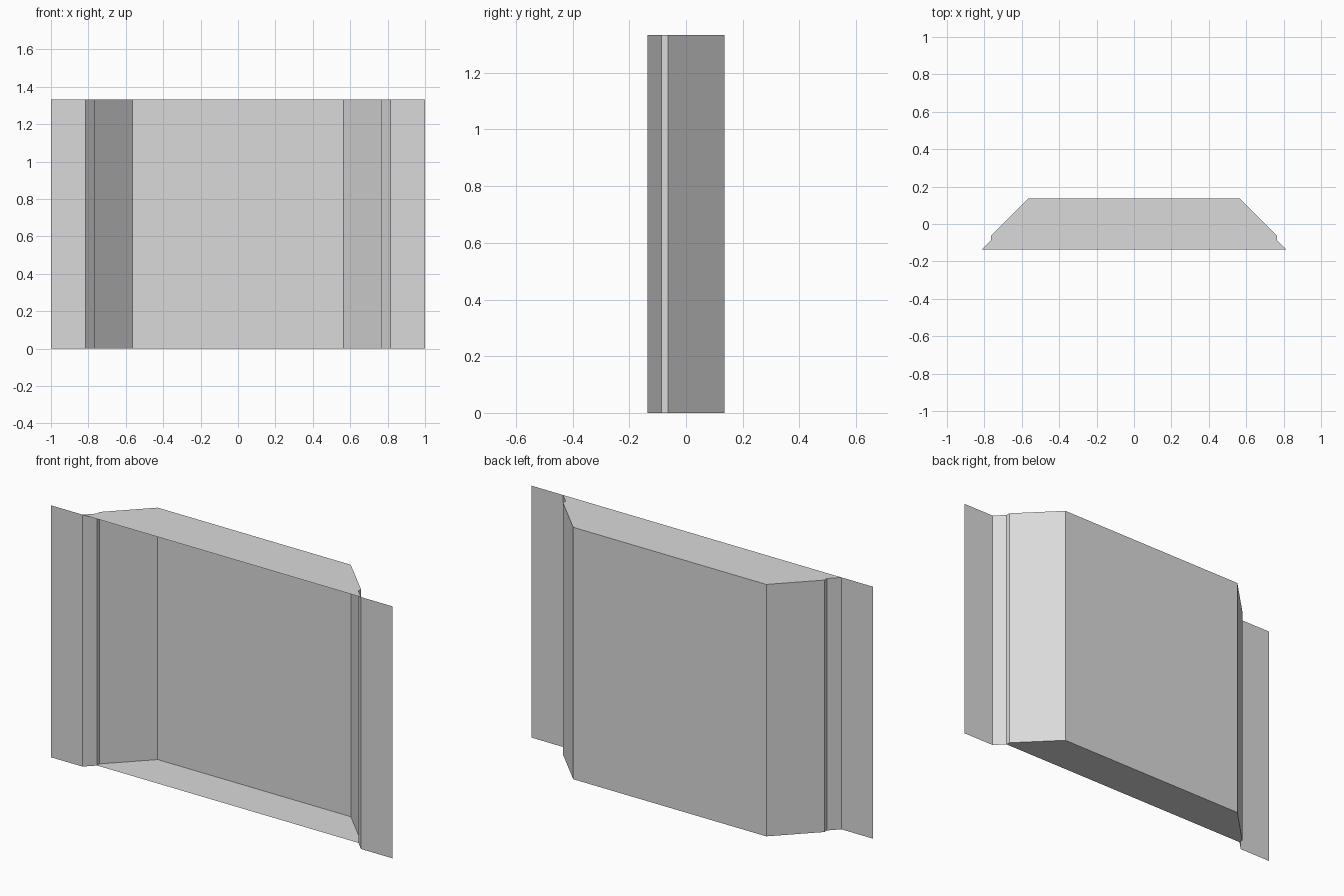
import bpy
import bmesh

HEIGHT = 1.333

if "Cube" in bpy.data.objects:
    bpy.data.objects.remove(bpy.data.objects["Cube"], do_unlink=True)

grey = bpy.data.materials.new("plain grey")
grey.use_nodes = True
colour = (0.7, 0.7, 0.7, 1)
grey.diffuse_color = colour
grey.node_tree.nodes["Principled BSDF"].inputs["Base Color"].default_value = colour


def add_object(name, bm):
    mesh = bpy.data.meshes.new(name)
    bm.to_mesh(mesh)
    bm.free()
    mesh.materials.append(grey)
    obj = bpy.data.objects.new(name, mesh)
    bpy.context.collection.objects.link(obj)
    return obj


def add_plate(name, outline, z, up):
    bm = bmesh.new()
    face = bm.faces.new([bm.verts.new((x, y, z)) for x, y in outline])
    face.normal_update()
    if (face.normal.z > 0) != up:
        face.normal_flip()
    return add_object(name, bm)


# Half of the folded sheet's section, from flange edge to back corner
half = [(1, -0.136), (0.815, -0.136), (0.765, -0.086),
        (0.765, -0.064), (0.565, 0.136)]
profile = half + [(-x, y) for x, y in reversed(half)]

# Folded sheet: flanges, notched slanting sides and back panel
bm = bmesh.new()
columns = [(bm.verts.new((x, y, 0)), bm.verts.new((x, y, HEIGHT)))
           for x, y in profile]
for (a, b), (c, d) in zip(columns, columns[1:]):
    bm.faces.new((a, b, d, c))
bm.normal_update()
back = max(bm.faces, key=lambda f: f.calc_center_median().y)
if back.normal.y < 0:
    bmesh.ops.reverse_faces(bm, faces=bm.faces[:])
add_object("folded_panel", bm)

# End plates: the top reaches the flanges, the bottom stops at the notch
add_plate("top_plate", profile[1:-1], HEIGHT, True)
add_plate("bottom_plate", profile[2:-2], 0, False)
